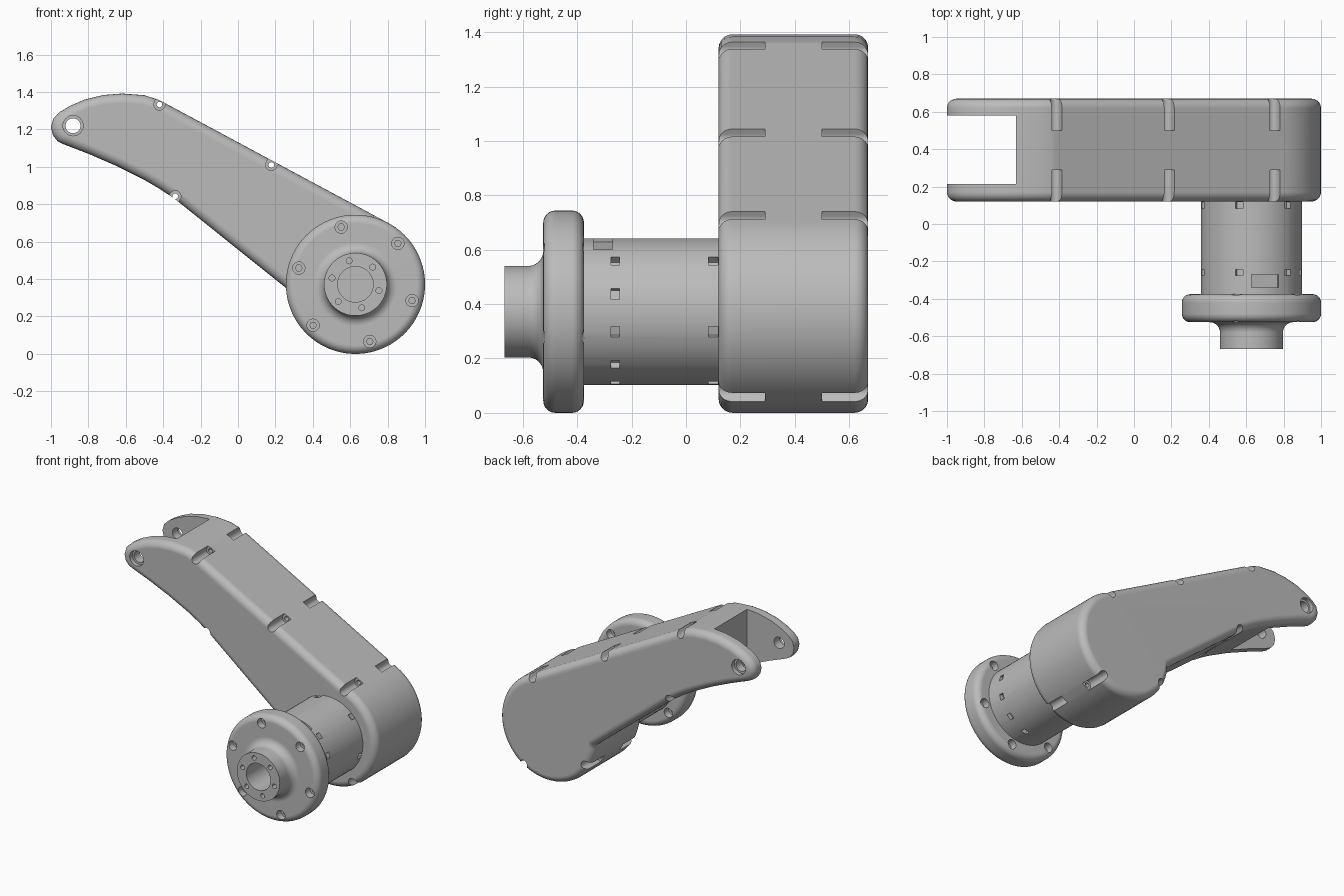
import bpy, bmesh
from math import sin, cos, pi, radians, atan2
from mathutils import Vector

cube = bpy.data.objects.get("Cube")
if cube:
    bpy.data.objects.remove(cube, do_unlink=True)

grey = bpy.data.materials.new("plain grey")
grey.use_nodes = True
grey.diffuse_color = (0.5, 0.5, 0.5, 1)
shader = next(n for n in grey.node_tree.nodes if n.type == 'BSDF_PRINCIPLED')
shader.inputs["Base Color"].default_value = grey.diffuse_color
shader.inputs["Roughness"].default_value = 0.6

CX, CZ, R = 0.628, 0.372, 0.372      # shared axis and radius of the round end


def make_object(name, bm):
    bmesh.ops.recalc_face_normals(bm, faces=bm.faces)
    mesh = bpy.data.meshes.new(name)
    bm.to_mesh(mesh)
    bm.free()
    mesh.materials.append(grey)
    obj = bpy.data.objects.new(name, mesh)
    bpy.context.collection.objects.link(obj)
    return obj


def prism(name, outline, y0, y1, bevel=0):
    """Extrude an (x, z) outline along y, with optional rounded rims."""
    bm = bmesh.new()
    face = bm.faces.new([bm.verts.new((x, y0, z)) for x, z in outline])
    ext = bmesh.ops.extrude_face_region(bm, geom=[face])["geom"]
    bmesh.ops.translate(bm, vec=(0, y1 - y0, 0),
                        verts=[v for v in ext if isinstance(v, bmesh.types.BMVert)])
    if bevel:
        rims = [e for e in bm.edges if abs(e.verts[0].co.y - e.verts[1].co.y) < 1e-5]
        bmesh.ops.bevel(bm, geom=rims, offset=bevel, segments=5, profile=0.5,
                        affect='EDGES', clamp_overlap=True)
    return make_object(name, bm)


def arc(cx, cz, r, a0, a1, n):
    steps = [radians(a0 + (a1 - a0) * i / n) for i in range(n + 1)]
    return [(cx + r * cos(a), cz + r * sin(a)) for a in steps]


def circle(cx, cz, r, n=20):
    return arc(cx, cz, r, 0, 360, n)[:-1]


def lathe(name, profile, n=72):
    """Spin a closed (radius, y) profile about the round end's axis."""
    bm = bmesh.new()
    rings = [[bm.verts.new((CX + r * cos(2 * pi * i / n), y, CZ + r * sin(2 * pi * i / n)))
              for r, y in profile] for i in range(n)]
    for i in range(n):
        a, b = rings[i], rings[(i + 1) % n]
        for j in range(len(profile)):
            k = (j + 1) % len(profile)
            bm.faces.new((a[j], a[k], b[k], b[j]))
    return make_object(name, bm)


def activate(obj):
    bpy.ops.object.select_all(action='DESELECT')
    obj.select_set(True)
    bpy.context.view_layer.objects.active = obj


def cut(obj, cutter):
    activate(obj)
    mod = obj.modifiers.new("cut", 'BOOLEAN')
    mod.operation, mod.solver, mod.object = 'DIFFERENCE', 'EXACT', cutter
    bpy.ops.object.modifier_apply(modifier=mod.name)
    bpy.data.objects.remove(cutter, do_unlink=True)


def drill(obj, x, z, r, y0, y1, n=20):
    cut(obj, prism("drill", circle(x, z, r, n), y0, y1))


def polar(r, degrees):
    a = radians(degrees)
    return CX + r * cos(a), CZ + r * sin(a)


def finish(obj):
    activate(obj)
    bpy.ops.object.shade_smooth_by_angle(angle=radians(35))
    mod = obj.modifiers.new("even shading", 'WEIGHTED_NORMAL')
    mod.keep_sharp = True


# Arm housing: round end, straight flanks and a curved nose
outline = arc(CX, CZ, R, 61.6, -177, 48)
outline += [(-0.34, 0.83), (-0.42, 0.883), (-0.5, 0.93), (-0.65, 1.005), (-0.8, 1.07),
            (-0.93, 1.12), (-0.965, 1.137), (-0.99, 1.17), (-1.0, 1.213), (-0.987, 1.26),
            (-0.95, 1.295), (-0.9, 1.325), (-0.82, 1.36), (-0.72, 1.384),
            (-0.62, 1.392), (-0.5, 1.383), (-0.42, 1.357)]
housing = prism("arm_housing", outline, 0.12, 0.67, bevel=0.05)

# Fork slot and pivot hole in the nose
cut(housing, prism("slot", [(-1.2, 0.5), (-0.63, 0.5), (-0.63, 1.6), (-1.2, 1.6)], 0.215, 0.58))
drill(housing, -0.882, 1.22, 0.04, 0, 0.8, 32)
for y0, y1 in ((0.1, 0.15), (0.64, 0.7)):
    drill(housing, -0.882, 1.22, 0.054, y0, y1, 32)

# Bolt channels, open to the outside, with a bolt hole between each pair
bolts = [((-0.42, 1.333), 66), ((0.178, 1.01), 61.6), ((0.745, 0.708), 61.6),
         ((-0.335, 0.843), 233), (polar(0.347, -150), -150), (polar(0.347, -58), -58)]
for (x, z), out in bolts:
    shape = arc(x, z, 0.03, out + 90, out + 270, 10)
    a = radians(out)
    step = Vector((cos(a), sin(a))) * 0.12
    shape += [tuple(Vector(shape[-1]) + step), tuple(Vector(shape[0]) + step)]
    for y0, y1 in ((0.05, 0.29), (0.5, 0.75)):
        cut(housing, prism("channel", shape, y0, y1))
    drill(housing, x, z, 0.015, 0.2, 0.6, 12)

# Motor barrel between housing and flange
barrel = lathe("motor_barrel", [(0.095, -0.385), (0.27, -0.385), (0.27, 0.15), (0.095, 0.15)])


def pocket(degrees, y, width, length, depth):
    """Cut a small rectangular recess into the barrel wall."""
    a = radians(degrees)
    out, side = Vector((cos(a), sin(a))), Vector((-sin(a), cos(a)))
    mid = Vector((CX, CZ))
    corners = [mid + out * r + side * s for r, s in
               ((0.27 - depth, -width / 2), (0.3, -width / 2),
                (0.3, width / 2), (0.27 - depth, width / 2))]
    cut(barrel, prism("pocket", [tuple(c) for c in corners], y - length / 2, y + length / 2))


for k in range(6):
    pocket(104 + 60 * k, 0.1, 0.04, 0.035, 0.03)
    pocket(104 + 60 * k, -0.26, 0.04, 0.032, 0.03)
for degrees in (14, -46):
    pocket(degrees, -0.26, 0.04, 0.032, 0.03)
pocket(74, -0.305, 0.15, 0.07, 0.025)

# Output flange with a filleted hub and centre bore
profile = [(0.095, -0.668), (0.168, -0.668)]
profile += arc(0.223, -0.58, 0.055, 180, 90, 6)
profile += arc(R - 0.045, -0.48, 0.045, -90, 0, 6)
profile += arc(R - 0.045, -0.42, 0.045, 0, 90, 6)
profile += [(0.095, -0.375)]
# The hub fillet must curve inward toward the flange face
for i in range(2, 9):
    t = radians(90 * (i - 2) / 6)
    profile[i] = (0.223 - 0.055 * cos(t), -0.58 + 0.055 * sin(t))
flange = lathe("output_flange", profile)

# Flange bolts and hub screw holes
for k in range(6):
    x, z = polar(0.315, 104 + 60 * k)
    drill(flange, x, z, 0.018, -0.6, -0.3, 6)
    drill(flange, x, z, 0.033, -0.6, -0.475)
    drill(flange, x, z, 0.033, -0.425, -0.3)
    x, z = polar(0.13, 105 + 60 * k)
    drill(flange, x, z, 0.016, -0.7, -0.58, 16)

for part in (housing, barrel, flange):
    finish(part)
